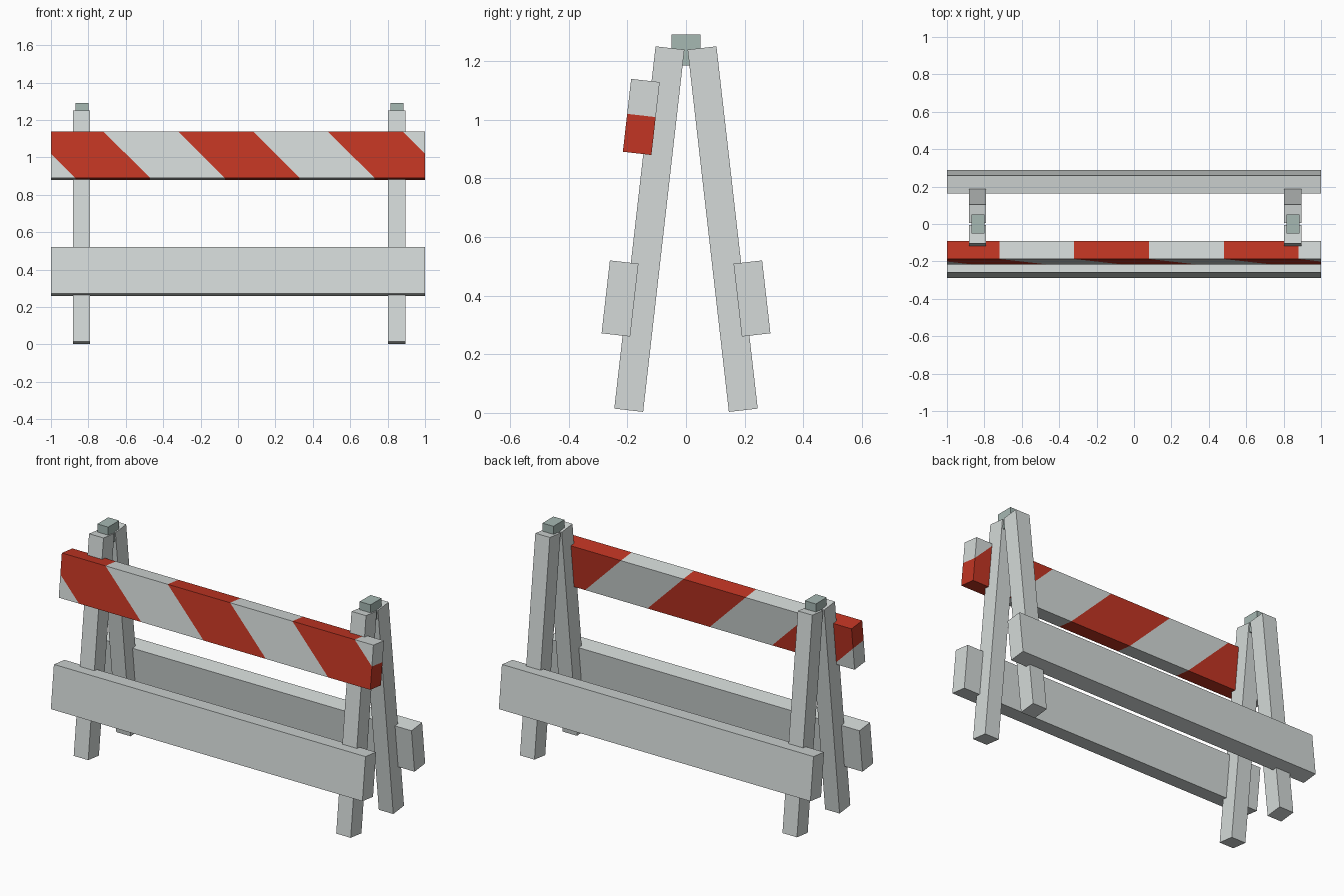
import bpy, bmesh, math
from mathutils import Vector

if "Cube" in bpy.data.objects:
    bpy.data.objects.remove(bpy.data.objects["Cube"])

TILT = math.radians(6.5)


def material(name, rgb):
    m = bpy.data.materials.new(name)
    m.diffuse_color = (*rgb, 1)
    m.use_nodes = True
    m.node_tree.nodes["Principled BSDF"].inputs["Base Color"].default_value = m.diffuse_color
    return m


white = material("pale grey paint", (0.66, 0.70, 0.69))
red = material("red paint", (0.54, 0.036, 0.017))
cap_grey = material("green grey hinge", (0.38, 0.48, 0.45))


def box(name, size, loc, mats, tilt=0.0, cuts=()):
    """Box of given size; cuts are (point, normal) planes that split its faces."""
    bm = bmesh.new()
    bmesh.ops.create_cube(bm, size=1)
    bmesh.ops.scale(bm, vec=size, verts=bm.verts)
    for co, no in cuts:
        bmesh.ops.bisect_plane(bm, geom=bm.verts[:] + bm.edges[:] + bm.faces[:],
                               plane_co=co, plane_no=no)
    me = bpy.data.meshes.new(name)
    bm.to_mesh(me)
    bm.free()
    for m in mats:
        me.materials.append(m)
    ob = bpy.data.objects.new(name, me)
    ob.location = loc
    ob.rotation_euler.x = tilt
    bpy.context.collection.objects.link(ob)
    return ob


# A-frame legs and lower boards, front and back
for side, sy in (("front", -1), ("back", 1)):
    for end, x in (("left", -0.837), ("right", 0.848)):
        box(f"{side}_leg_{end}", (0.093, 0.099, 1.243), (x, sy * 0.125, 0.6265),
            [white], sy * TILT)
    box(f"{side}_lower_board", (2, 0.098, 0.25), (0, sy * 0.225, 0.39), [white], sy * TILT)

# Hinge blocks on top of the legs
for end, x in (("left", -0.833), ("right", 0.851)):
    box(f"hinge_block_{end}", (0.07, 0.1, 0.105), (x, 0, 1.2375), [cap_grey])

# Striped upper board: split by slanted planes, then coloured in alternating bands
half, start, band = 0.125, -1.12, 0.4
cuts = [((start + i * band, 0, half), Vector((1, 0, 1)).normalized()) for i in range(6)]
board = box("striped_upper_board", (2, 0.098, 0.25), (0, -0.1525, 1.009),
            [white, red], -TILT, cuts)
for p in board.data.polygons:
    c = p.center
    k = math.floor((c.x + c.z - half - start) / band)
    p.material_index = 1 if k % 2 == 0 else 0
